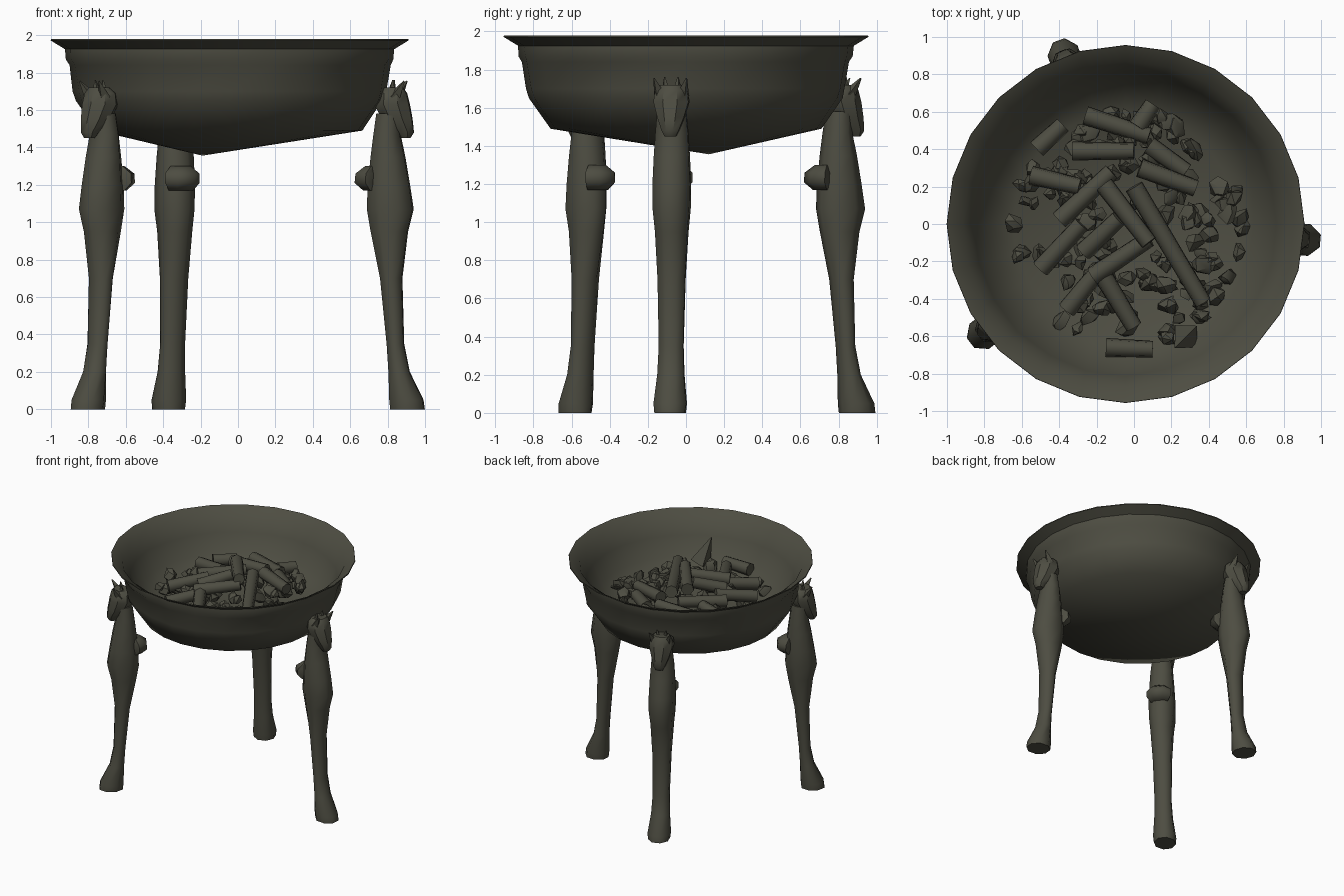
import bpy
import bmesh
import random
from math import sin, cos, pi, radians
from mathutils import Vector, Matrix

if "Cube" in bpy.data.objects:
    bpy.data.objects.remove(bpy.data.objects["Cube"])

random.seed(7)
CENTRE = Vector((-0.045, 0, 0))

bronze = bpy.data.materials.new("dark olive bronze")
COLOUR = (0.075, 0.074, 0.054, 1)
bronze.diffuse_color = COLOUR
bronze.use_nodes = True
bronze.node_tree.nodes["Principled BSDF"].inputs["Base Color"].default_value = COLOUR


def finish(bm, name, angle=60):
    """Turn a bmesh into a smooth-shaded object."""
    bmesh.ops.recalc_face_normals(bm, faces=bm.faces)
    mesh = bpy.data.meshes.new(name)
    bm.to_mesh(mesh)
    bm.free()
    mesh.materials.append(bronze)
    obj = bpy.data.objects.new(name, mesh)
    bpy.context.collection.objects.link(obj)
    bpy.ops.object.select_all(action="DESELECT")
    obj.select_set(True)
    bpy.context.view_layer.objects.active = obj
    bpy.ops.object.shade_smooth_by_angle(angle=radians(angle))
    return obj


def bridge(bm, a, b):
    for i in range(len(a)):
        j = (i + 1) % len(a)
        bm.faces.new((a[i], a[j], b[j], b[i]))


def loft(bm, sections, sides=8):
    """Stack rounded sections given as height, inner, outer, half width."""
    rings = []
    for z, inner, outer, half in sections:
        mid, depth = (inner + outer) / 2, (outer - inner) / 2
        ring = []
        for i in range(sides):
            a = 2 * pi * (i + 0.5) / sides
            k = 1 / cos(pi / sides)
            ring.append(bm.verts.new((mid + depth * k * cos(a), half * k * sin(a), z)))
        rings.append(ring)
    for a, b in zip(rings, rings[1:]):
        bridge(bm, a, b)
    bm.faces.new(rings[0])
    bm.faces.new(rings[-1])


def rod(bm, base, tip, radius, end=0.004, sides=4):
    """Tapered bar between two points; a tiny end makes a spike."""
    base, tip = Vector(base), Vector(tip)
    turn = (tip - base).to_track_quat("Z", "Y").to_matrix().to_4x4()
    bmesh.ops.create_cone(bm, cap_ends=True, segments=sides, radius1=radius,
                          radius2=end, depth=(tip - base).length,
                          matrix=Matrix.Translation((base + tip) / 2) @ turn)


# Bowl: outer wall and inner basin share one turned profile
def make_bowl():
    bm = bmesh.new()
    sides = 24
    outer = [(0.71, 1.49), (0.82, 1.65), (0.835, 1.7), (0.86, 1.84),
             (0.877, 1.87), (0.88, 1.925), (0.957, 1.972)]
    inner = [(0.955, 1.98), (0.87, 1.93), (0.81, 1.81), (0.74, 1.66), (0.6, 1.56)]
    rings = []
    for r, z in outer + inner:
        wobble = 0.006 if 1.5 < z < 1.9 else 0
        ring = []
        for i in range(sides):
            a = 2 * pi * i / sides
            k = r + random.uniform(-wobble, wobble)
            ring.append(bm.verts.new((k * cos(a), k * sin(a), z)))
        rings.append(ring)
    for a, b in zip(rings, rings[1:]):
        bridge(bm, a, b)
    # Off-centre pointed underside and shallow floor
    for ring, point in ((rings[0], (-0.145, 0.12, 1.356)), (rings[-1], (0, 0, 1.53))):
        tip = bm.verts.new(point)
        for i in range(sides):
            bm.faces.new((ring[i], ring[(i + 1) % sides], tip))
    finish(bm, "bowl", 50).location = CENTRE


# Legs: animal limb with paw, inward curl and horned head
LIMB = [(0, 0.865, 1.045, 0.08), (0.05, 0.86, 1.038, 0.085), (0.2, 0.855, 0.965, 0.07),
        (0.35, 0.845, 0.935, 0.064), (0.7, 0.81, 0.925, 0.072), (0.95, 0.76, 0.955, 0.085),
        (1.07, 0.74, 0.985, 0.096), (1.2, 0.745, 0.965, 0.098), (1.35, 0.76, 0.94, 0.092),
        (1.47, 0.775, 0.915, 0.085), (1.58, 0.79, 0.92, 0.075)]
HEAD = [(1.45, 0.92, 0.97, 0.03), (1.48, 0.89, 0.988, 0.045), (1.55, 0.82, 0.98, 0.07),
        (1.63, 0.78, 0.965, 0.092), (1.69, 0.79, 0.95, 0.085), (1.72, 0.83, 0.93, 0.06)]
CURL = [(1.17, 0.72, 0.8, 0.06), (1.21, 0.675, 0.8, 0.085),
        (1.26, 0.68, 0.8, 0.085), (1.3, 0.73, 0.8, 0.05)]


def make_leg(name, degrees):
    place = Matrix.Translation(CENTRE) @ Matrix.Rotation(radians(degrees), 4, "Z")
    bm = bmesh.new()
    loft(bm, LIMB)
    loft(bm, CURL, 6)
    finish(bm, name + "_leg").matrix_world = place

    bm = bmesh.new()
    loft(bm, HEAD)
    for side in (-1, 1):
        rod(bm, (0.89, side * 0.06, 1.67), (0.945, side * 0.085, 1.755), 0.035)
        rod(bm, (0.87, side * 0.03, 1.69), (0.88, side * 0.035, 1.76), 0.025)
    finish(bm, name + "_head", 40).matrix_world = place


# Fuel: charred sticks laid over a mound of loose lumps
def mound(x, y):
    r = (Vector((x, y)) - Vector((-0.04, 0))).length
    return 1.8 - 0.42 * r + 0.32 * r * r


# Each stick: start, end, lift above the mound
STICKS = [(-0.33, 0.39, 0, 0.39, 0.04), (-0.26, 0.58, 0.08, 0.47, 0.02),
          (-0.55, 0.26, -0.29, 0.2, 0.02), (-0.4, 0.02, -0.12, 0.28, 0.03),
          (-0.16, 0.21, 0.08, -0.1, 0.11), (-0.5, -0.24, -0.28, 0, 0.02),
          (-0.27, -0.15, -0.08, 0.03, 0.02), (-0.22, -0.28, 0.08, -0.08, 0.05),
          (0, 0.2, 0.37, -0.42, 0.03), (0.03, 0.3, 0.33, 0.19, 0.04),
          (-0.17, -0.27, 0, -0.55, 0.03), (-0.15, -0.66, 0.1, -0.67, 0),
          (-0.36, -0.46, -0.2, -0.26, 0.01), (0.08, 0.42, 0.28, 0.28, 0.01),
          (-0.52, 0.4, -0.38, 0.53, 0), (0.02, 0.52, 0.1, 0.64, 0.02)]


def make_sticks():
    bm = bmesh.new()
    for x1, y1, x2, y2, lift in STICKS:
        rod(bm, (x1, y1, mound(x1, y1) + lift), (x2, y2, mound(x2, y2) + lift),
            0.052, 0.046, 7)
    # One splinter stands upright near the front
    rod(bm, (0.28, -0.6, 1.63), (0.22, -0.66, 1.84), 0.085)
    finish(bm, "charred_sticks")


def make_lumps():
    bm = bmesh.new()
    for i in range(150):
        r, a = 0.62 * random.uniform(0.03, 1) ** 0.5, random.uniform(0, 2 * pi)
        x, y = r * cos(a) - 0.03, r * sin(a) - 0.02
        spin = Matrix.Rotation(random.uniform(0, pi), 4, Vector((cos(a), 1, sin(a))))
        size = Matrix.Diagonal((random.uniform(0.8, 1.5), 1, random.uniform(0.7, 1), 1))
        spot = Matrix.Translation((x, y, mound(x, y) - random.uniform(0.01, 0.07)))
        lump = bmesh.ops.create_icosphere(bm, subdivisions=1, matrix=spot @ spin @ size,
                                          radius=random.uniform(0.035, 0.058))
        for v in lump["verts"]:
            v.co += Vector([random.uniform(-0.012, 0.012) for _ in range(3)])
    finish(bm, "coal_lumps", 35)


make_bowl()
for name, degrees in (("left", -5), ("back", 110), ("front_right", 217.5)):
    make_leg(name, degrees)
make_sticks()
make_lumps()
